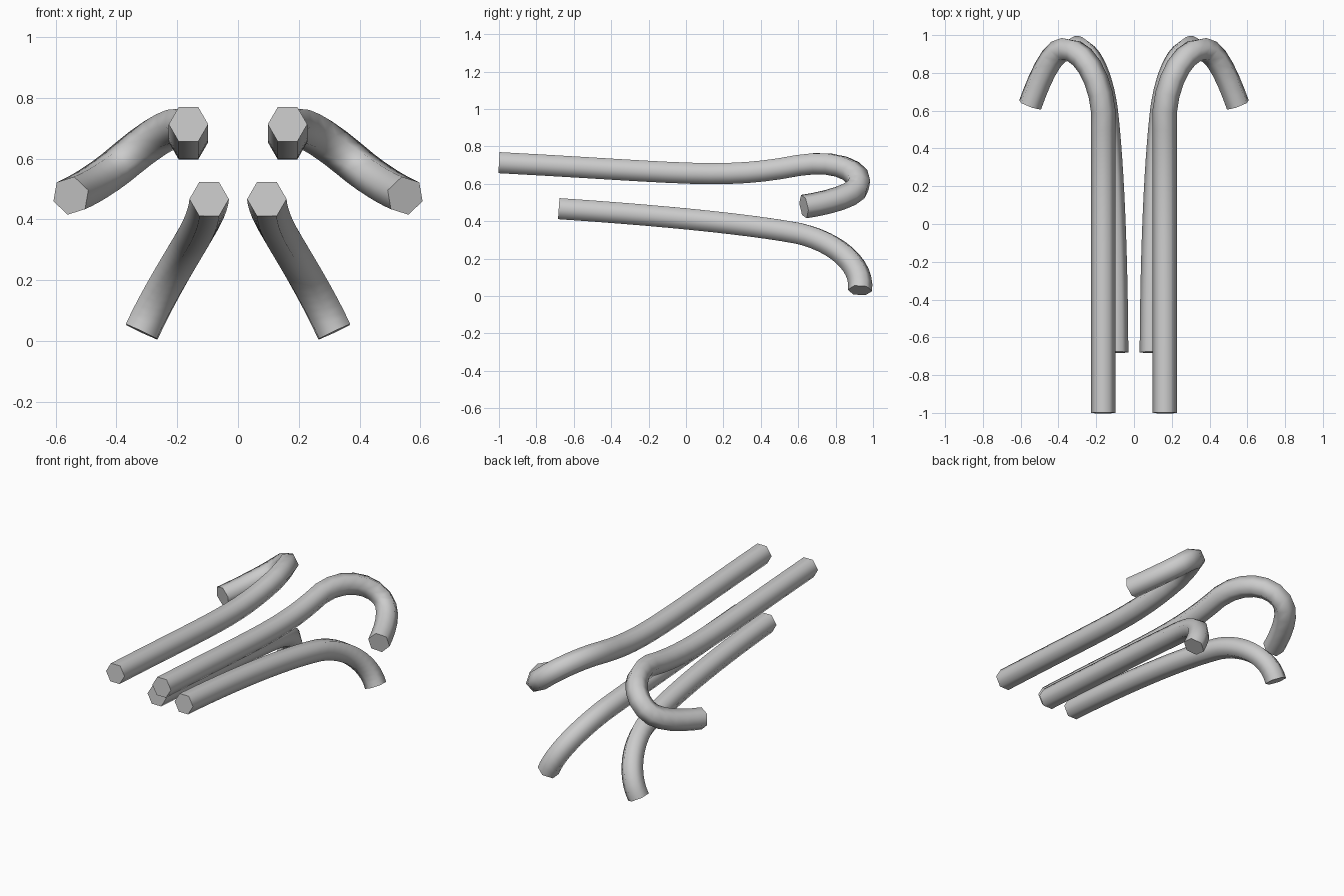
import bpy, bmesh, math
from mathutils import Vector
from mathutils.geometry import interpolate_bezier

if "Cube" in bpy.data.objects:
    bpy.data.objects.remove(bpy.data.objects["Cube"])

RADIUS = 0.065
SIDES = 6


def bezier_path(pieces):
    """Join cubic pieces (start, handle, handle, end, segments) into one path."""
    path = []
    for a, b, c, d, n in pieces:
        pts = interpolate_bezier(Vector(a), Vector(b), Vector(c), Vector(d), n + 1)
        path += pts if not path else pts[1:]
    return path


def hex_tube(name, path):
    """Sweep a hexagon along the path, then mirror it to the other side."""
    bm = bmesh.new()
    rings = []
    side = Vector((1, 0, 0))
    last = len(path) - 1
    for i, p in enumerate(path):
        tangent = Vector((0, 0, 0))
        if i > 0:
            tangent += (p - path[i - 1]).normalized()
        if i < last:
            tangent += (path[i + 1] - p).normalized()
        tangent.normalize()
        side = (side - tangent * side.dot(tangent)).normalized()
        up = side.cross(tangent)
        ring = []
        for k in range(SIDES):
            a = math.tau * k / SIDES
            ring.append(bm.verts.new(p + RADIUS * (math.cos(a) * side + math.sin(a) * up)))
        rings.append(ring)
    for r, s in zip(rings, rings[1:]):
        for k in range(SIDES):
            j = (k + 1) % SIDES
            bm.faces.new((r[k], r[j], s[j], s[k]))
    bm.faces.new(rings[0][::-1])
    bm.faces.new(rings[-1])
    bmesh.ops.recalc_face_normals(bm, faces=bm.faces)
    mesh = bpy.data.meshes.new(name)
    bm.to_mesh(mesh)
    bm.free()
    obj = bpy.data.objects.new(name, mesh)
    bpy.context.collection.objects.link(obj)
    bpy.ops.object.select_all(action='DESELECT')
    obj.select_set(True)
    bpy.context.view_layer.objects.active = obj
    bpy.ops.object.shade_smooth_by_angle(angle=math.radians(70))
    obj.modifiers.new("Mirror", 'MIRROR').use_axis[0] = True
    return obj


# Upper pair: long straight run, hooking outward and back to the front
hex_tube("upper_tubes", bezier_path([
    ((.163, -1, .713), (.163, 0, .66), (.163, .2, .62), (.163, .6, .698), 12),
    ((.163, .6, .698), (.18, .78, .73), (.27, .93, .68), (.365, .925, .60), 6),
    ((.365, .925, .60), (.44, .925, .535), (.51, .74, .495), (.55, .63, .478), 6),
]))

# Lower pair: gentle slope, bending down and outward to the base
hex_tube("lower_tubes", bezier_path([
    ((.095, -.68, .467), (.097, -.2, .435), (.115, .3, .39), (.15, .6, .335), 12),
    ((.15, .6, .335), (.175, .8, .29), (.255, .95, .165), (.317, .93, .03), 12),
]))
